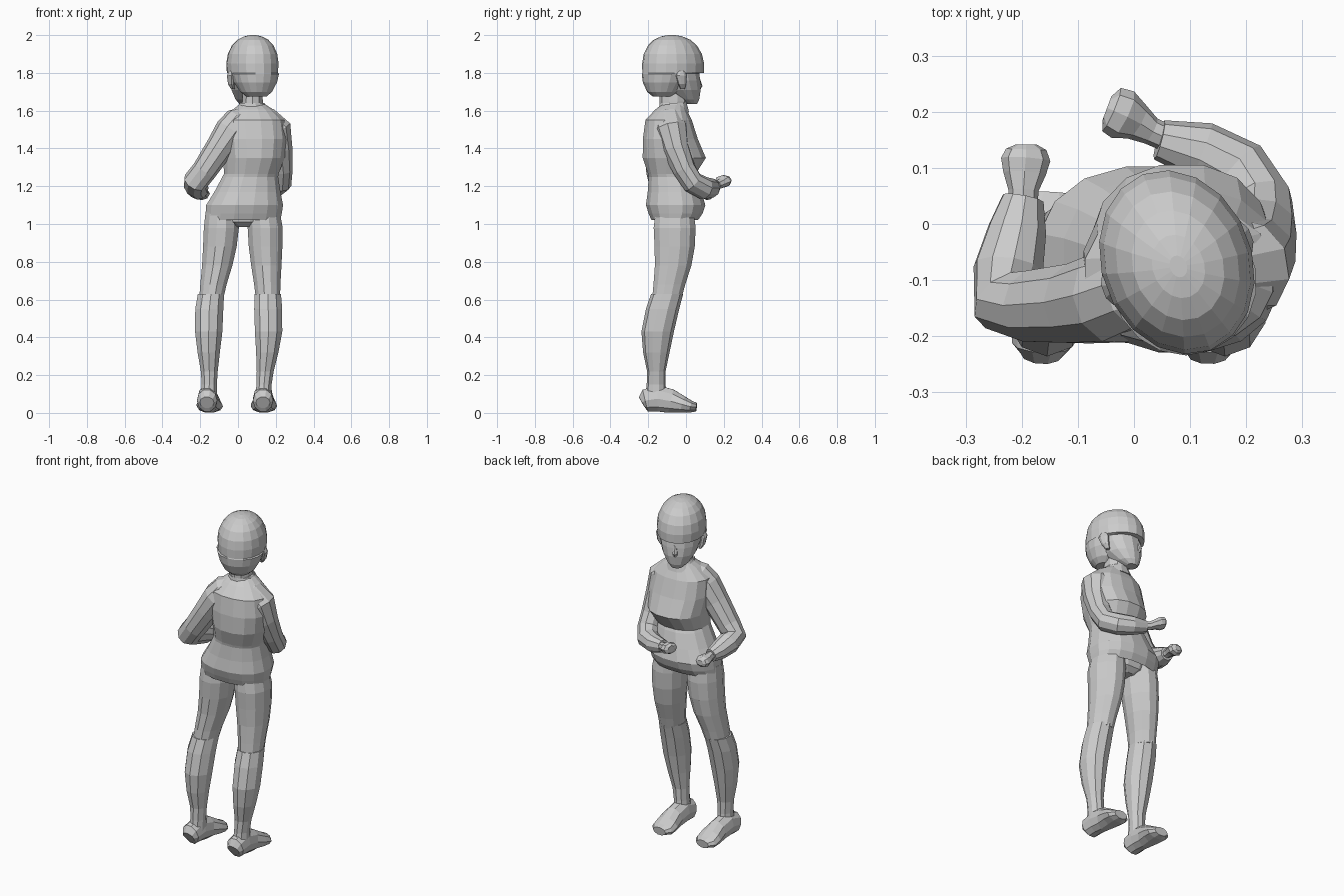
import bpy, bmesh, math
from mathutils import Vector, Matrix


def skin(name, rings):
    """Bridge equal-sized rings of points into a closed flat-shaded mesh."""
    bm = bmesh.new()
    loops = [[bm.verts.new(p) for p in r] for r in rings]
    n = len(loops[0])
    for a, b in zip(loops, loops[1:]):
        for i in range(n):
            j = (i + 1) % n
            bm.faces.new((a[i], a[j], b[j], b[i]))
    bm.faces.new(loops[0][::-1])
    bm.faces.new(loops[-1])
    bmesh.ops.recalc_face_normals(bm, faces=bm.faces)
    me = bpy.data.meshes.new(name)
    bm.to_mesh(me)
    bm.free()
    ob = bpy.data.objects.new(name, me)
    bpy.context.collection.objects.link(ob)
    return ob


def loft(name, rings, n=12, e=1.0):
    """Stacked horizontal ellipses: (cx, cy, z, rx, ry). e < 1 squares them."""
    def pw(v):
        return math.copysign(abs(v) ** e, v)
    out = []
    for cx, cy, z, rx, ry in rings:
        angs = [2 * math.pi * (i + .5) / n for i in range(n)]
        out.append([(cx + rx * pw(math.cos(a)), cy + ry * pw(math.sin(a)), z) for a in angs])
    return skin(name, out)


def tube(name, path, n=10):
    """Rings swept along a path: (x, y, z, side radius, other radius)."""
    pts = [Vector(p[:3]) for p in path]
    out, u, t0 = [], None, None
    for i, p in enumerate(path):
        t = (pts[min(i + 1, len(pts) - 1)] - pts[max(i - 1, 0)]).normalized()
        if u is None:
            u = t.cross(Vector((0, 0, 1))).normalized()
        else:
            u = t0.rotation_difference(t) @ u
        v, t0 = t.cross(u), t
        out.append([pts[i] + u * p[3] * math.cos(2 * math.pi * k / n)
                    + v * p[-1] * math.sin(2 * math.pi * k / n) for k in range(n)])
    return skin(name, out)


# Jacket with flared hem
loft("jacket", [
    (.075, -.065, 1.64, .06, .055), (.08, -.08, 1.605, .11, .085),
    (.08, -.092, 1.55, .17, .125), (.085, -.083, 1.45, .178, .148),
    (.085, -.062, 1.35, .165, .17), (.07, -.075, 1.265, .147, .128),
    (.065, -.07, 1.25, .15, .13), (.05, -.06, 1.17, .178, .145),
    (.035, -.055, 1.10, .207, .16), (.03, -.055, 1.055, .205, .145),
    (.025, -.06, 1.02, .203, .125), (.025, -.06, 1.05, .17, .10)], 16, .88)
loft("hips", [(.025, -.06, 1.07, .17, .10), (.025, -.06, 1.01, .15, .09),
              (.025, -.06, .985, .06, .06)], 12)

# Neck and collar
loft("neck", [(.075, -.07, 1.58, .06, .07), (.077, -.068, 1.65, .057, .073),
              (.077, -.07, 1.74, .055, .07)], 10)
loft("collar", [(.075, -.065, 1.59, .095, .085), (.075, -.068, 1.64, .068, .074),
                (.075, -.068, 1.625, .05, .05)], 12)

# Sleeves and hands
tube("right_sleeve", [
    (.10, -.085, 1.56, .065), (.15, -.085, 1.545, .078), (.195, -.078, 1.50, .09),
    (.215, -.055, 1.40, .074),
    (.228, -.01, 1.29, .062), (.225, .035, 1.22, .06), (.185, .095, 1.19, .06),
    (.12, .13, 1.19, .053), (.045, .15, 1.20, .036)])
tube("right_hand", [
    (.07, .148, 1.20, .024), (.03, .166, 1.205, .025), (.005, .182, 1.215, .034, .026),
    (-.02, .195, 1.225, .046, .034), (-.04, .204, 1.23, .042, .03), (-.048, .207, 1.23, .022, .02)], 8)
tube("left_sleeve", [
    (.04, -.10, 1.56, .065), (0, -.115, 1.54, .08), (-.04, -.13, 1.49, .085),
    (-.10, -.142, 1.40, .074),
    (-.18, -.147, 1.28, .066), (-.225, -.137, 1.225, .066), (-.224, -.08, 1.205, .063),
    (-.208, -.01, 1.18, .053), (-.198, .045, 1.17, .038)])
tube("left_hand", [
    (-.198, .03, 1.17, .026), (-.197, .06, 1.168, .027), (-.195, .09, 1.165, .038, .028),
    (-.193, .115, 1.16, .044, .034), (-.192, .133, 1.16, .036, .028), (-.192, .142, 1.16, .018, .016)], 8)

# Legs, socks and shoes: x centres differ per side, depths are shared
thigh = [(1.06, -.06, .09, .105), (.98, -.06, .096, .115), (.88, -.06, .092, .11),
         (.78, -.068, .083, .10), (.68, -.088, .072, .087), (.615, -.10, .067, .081)]
shin = [(.63, -.10, .073, .085), (.55, -.124, .078, .088), (.43, -.15, .076, .086),
        (.32, -.157, .062, .07), (.22, -.157, .047, .049), (.15, -.158, .042, .05),
        (.08, -.16, .047, .058)]
foot = [(-.232, .055, .038, .035), (-.215, .065, .054, .062), (-.15, .075, .055, .075),
        (-.08, .062, .056, .066), (-.02, .045, .068, .047), (.025, .033, .069, .033),
        (.055, .03, .042, .024)]
sides = {
    "left": ([-.085, -.088, -.096, -.11, -.13, -.14],
             [-.143, -.152, -.155, -.155, -.152, -.152, -.155], -.165, .018),
    "right": ([.135, .144, .146, .15, .155, .158],
              [.158, .16, .162, .155, .144, .138, .135], .132, .006)}
for side, (tx, sx, fx, toe) in sides.items():
    loft(side + "_thigh", [(x, y, z, rx, ry) for x, (z, y, rx, ry) in zip(tx, thigh)], 12)
    loft(side + "_sock", [(x, y, z, rx, ry) for x, (z, y, rx, ry) in zip(sx, shin)], 10)
    shoe = tube(side + "_shoe", [(fx + toe * (y + .235) / .29, y, z, rx, rz)
                                 for y, z, rx, rz in foot], 10)
    for v in shoe.data.vertices:
        v.co.z = max(v.co.z, .008 if v.co.y < -.1 else 0)

# Head parts are built around their own axis (facing +y), then turned
head = [
    loft("face", [(0, .105, 1.635, .032, .03), (0, .08, 1.66, .062, .066),
                  (0, .045, 1.71, .095, .108), (0, .02, 1.76, .112, .13),
                  (0, 0, 1.83, .115, .14)], 14),
    loft("hair", [(0, -.06, 1.675, .055, .05), (0, -.052, 1.70, .085, .088),
                  (0, -.042, 1.75, .115, .12), (0, -.034, 1.795, .129, .133),
                  (0, .002, 1.80, .13, .168), (0, .002, 1.85, .134, .168),
                  (0, 0, 1.90, .127, .158), (0, -.002, 1.945, .107, .133),
                  (0, -.004, 1.975, .08, .10), (0, -.006, 1.993, .046, .058),
                  (0, -.006, 2.0, .015, .02)], 18),
    loft("nose", [(0, .145, 1.71, .012, .010), (0, .148, 1.73, .016, .020),
                  (0, .142, 1.775, .007, .010)], 6)]
for s, side in ((-1, "left"), (1, "right")):
    head.append(loft(side + "_ear", [
        (s * .106, .015, 1.715, .010, .012), (s * .118, .008, 1.74, .016, .022),
        (s * .126, 0, 1.785, .016, .032), (s * .122, 0, 1.81, .010, .02)], 8))
turn = Matrix.Translation((.077, -.07, 0)) @ Matrix.Rotation(math.radians(21), 4, 'Z')
for ob in head:
    ob.data.transform(turn)
